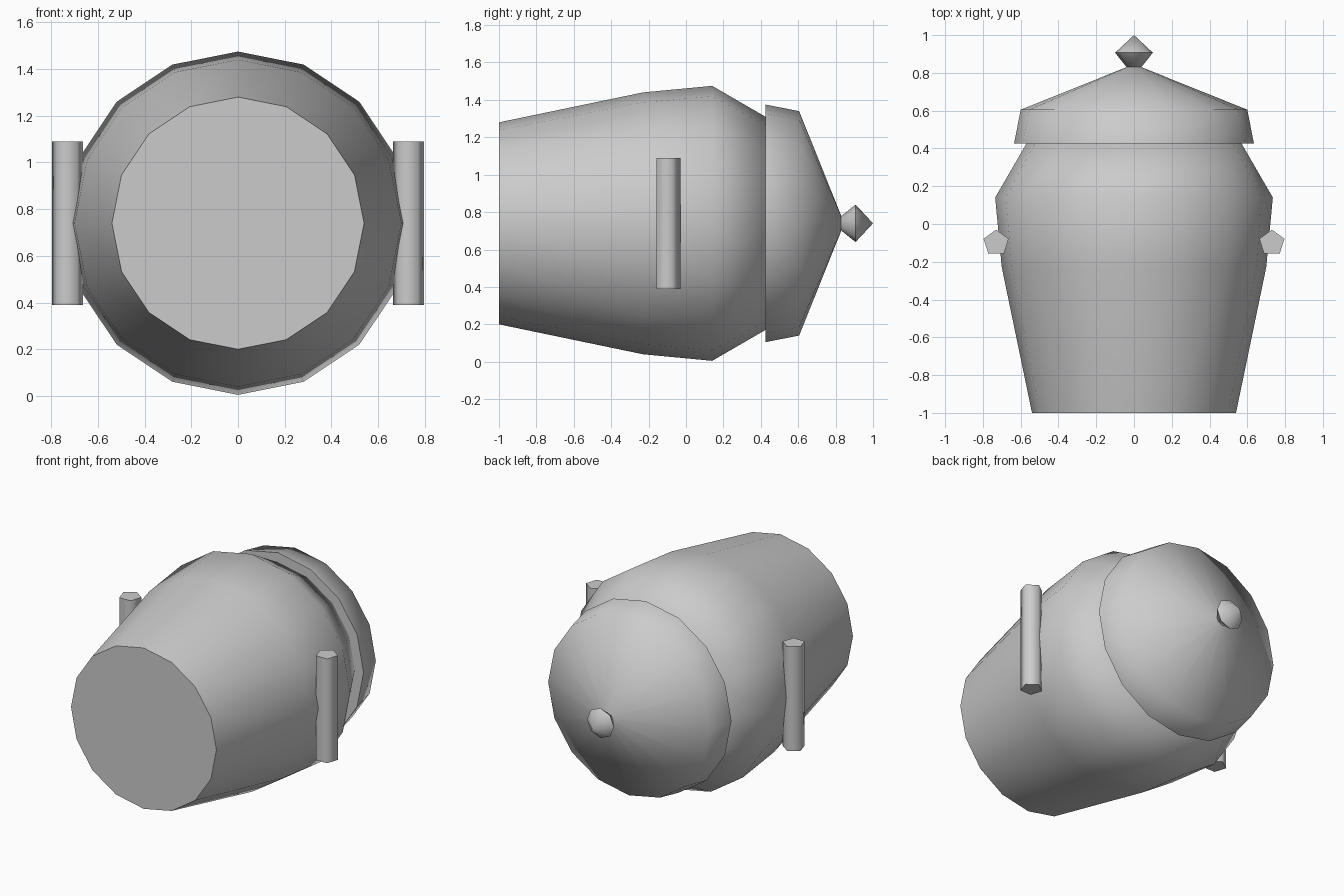
import bpy, bmesh
from math import radians, sin, cos, tau

cube = bpy.data.objects.get("Cube")
if cube:
    bpy.data.objects.remove(cube, do_unlink=True)

AXIS_Z = 0.74

grey = bpy.data.materials.new("plain_grey")
grey.use_nodes = True
grey.diffuse_color = (0.6, 0.6, 0.6, 1)
grey.node_tree.nodes["Principled BSDF"].inputs["Base Color"].default_value = grey.diffuse_color


def finish(name, bm, angle):
    bmesh.ops.recalc_face_normals(bm, faces=bm.faces)
    mesh = bpy.data.meshes.new(name)
    bm.to_mesh(mesh)
    bm.free()
    mesh.materials.append(grey)
    obj = bpy.data.objects.new(name, mesh)
    bpy.context.collection.objects.link(obj)
    bpy.ops.object.select_all(action="DESELECT")
    obj.select_set(True)
    bpy.context.view_layer.objects.active = obj
    bpy.ops.object.shade_smooth_by_angle(angle=radians(angle))
    return obj


def turned(name, profile, sides, angle):
    """Closed turned solid along y; profile holds (y, radius) pairs."""
    bm = bmesh.new()
    rings = []
    for y, r in profile:
        count = sides if r > 0 else 1
        rings.append([bm.verts.new((r * sin(tau * i / sides), y,
                                    AXIS_Z + r * cos(tau * i / sides)))
                      for i in range(count)])
    for a, b in zip(rings, rings[1:]):
        for i in range(sides):
            j = (i + 1) % sides
            if len(b) == 1:
                bm.faces.new((a[i], a[j], b[0]))
            else:
                bm.faces.new((a[i], a[j], b[j], b[i]))
    for ring in (rings[0], rings[-1]):
        if len(ring) > 1:
            bm.faces.new(ring)
    return finish(name, bm, angle)


# Jar body lying on its side, lid and knob
turned("jar_body", [(-1, 0.54), (-0.23, 0.70), (0.14, 0.735), (0.425, 0.57)], 16, 62)
turned("lid", [(0.425, 0.635), (0.605, 0.60), (0.83, 0.04)], 16, 62)
turned("lid_knob", [(0.825, 0.035), (0.907, 0.10), (1, 0)], 8, 62)

# Five-sided bar handles
for name, side in (("left_handle", 1), ("right_handle", -1)):
    bm = bmesh.new()
    base = bm.faces.new([bm.verts.new((side * 0.73 + 0.07 * sin(tau * i / 5),
                                       -0.10 + 0.07 * cos(tau * i / 5), 0.39))
                         for i in range(5)])
    top = bmesh.ops.extrude_face_region(bm, geom=[base], use_keep_orig=True)
    moved = [v for v in top["geom"] if isinstance(v, bmesh.types.BMVert)]
    bmesh.ops.translate(bm, verts=moved, vec=(0, 0, 0.70))
    finish(name, bm, 75)
